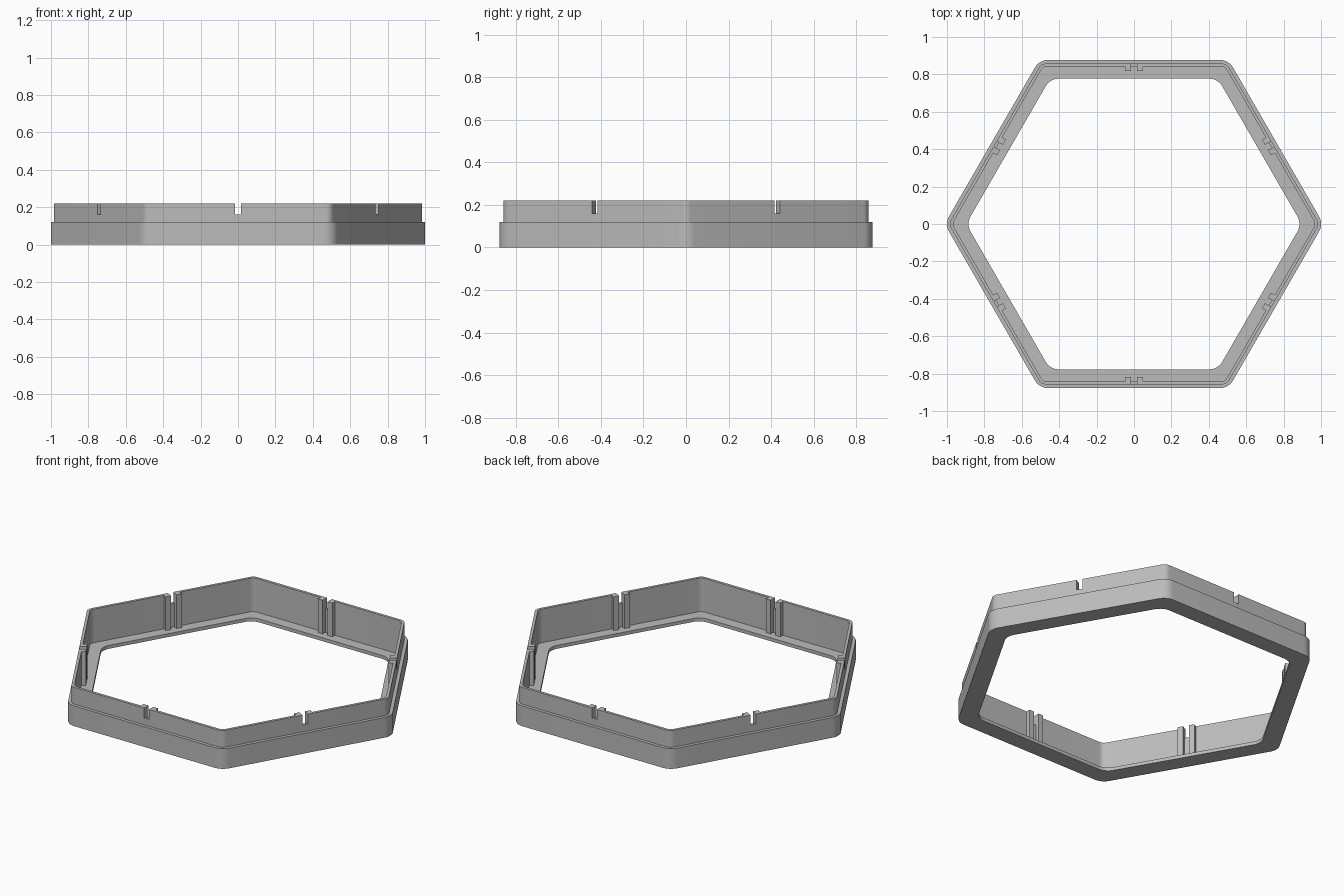
import bpy, bmesh
from math import pi, cos, sin, radians
from mathutils import Matrix, Vector

if "Cube" in bpy.data.objects:
    bpy.data.objects.remove(bpy.data.objects["Cube"])

grey = bpy.data.materials.new("light grey")
grey.use_nodes = True
colour = (0.5, 0.5, 0.5, 1)
grey.diffuse_color = colour
grey.node_tree.nodes["Principled BSDF"].inputs["Base Color"].default_value = colour

SIDES, ARC = 6, 8
TOP, FLOOR, RIM, SLOT_Z = 0.22, 0.02, 0.12, 0.16
WALL_OUT, WALL_IN, RIB_IN, SLOT = 0.858, 0.842, 0.818, 0.016


def make_object(name, bm):
    bmesh.ops.recalc_face_normals(bm, faces=bm.faces)
    mesh = bpy.data.meshes.new(name)
    bm.to_mesh(mesh)
    bm.free()
    mesh.materials.append(grey)
    obj = bpy.data.objects.new(name, mesh)
    bpy.context.collection.objects.link(obj)
    return obj


def hex_ring(bm, apothem, radius, z):
    """Rounded hexagon with corners on the x axis."""
    verts = []
    reach = (apothem - radius) / cos(pi / SIDES)
    for k in range(SIDES):
        corner = k * 2 * pi / SIDES
        for i in range(ARC + 1):
            a = corner + (i / ARC - 0.5) * 2 * pi / SIDES
            verts.append(bm.verts.new((reach * cos(corner) + radius * cos(a),
                                       reach * sin(corner) + radius * sin(a), z)))
    return verts


def add_box(bm, low, high, turn):
    """Box between two corners, turned about z."""
    low, high = Vector(low), Vector(high)
    size = Matrix.Diagonal((*(high - low), 1))
    bmesh.ops.create_cube(bm, size=1, matrix=Matrix.Rotation(turn, 4, "Z")
                          @ Matrix.Translation((low + high) / 2) @ size)


# Hexagonal frame: closed cross-section swept round the six sides
section = [(0.877, 0.08, 0), (0.877, 0.08, RIM), (WALL_OUT, 0.045, RIM),
           (WALL_OUT, 0.045, TOP), (WALL_IN, 0.04, TOP), (WALL_IN, 0.04, FLOOR),
           (0.777, 0.08, FLOOR), (0.777, 0.08, 0)]
bm = bmesh.new()
rings = [hex_ring(bm, *point) for point in section]
for ring, following in zip(rings, rings[1:] + rings[:1]):
    for i in range(len(ring)):
        j = (i + 1) % len(ring)
        bm.faces.new((ring[i], ring[j], following[j], following[i]))
frame = make_object("hexagonal_frame", bm)

# Notches through the wall, and pairs of ribs beside each notch
cut, ribs = bmesh.new(), bmesh.new()
for k in range(SIDES):
    turn = pi / SIDES + k * 2 * pi / SIDES
    add_box(cut, (0.75, -SLOT, SLOT_Z), (0.95, SLOT, 0.3), turn)
    for y in (-3 * SLOT, SLOT):
        add_box(ribs, (RIB_IN, y, FLOOR), (WALL_IN, y + 2 * SLOT, TOP), turn)
cutter = make_object("notch_cutter", cut)
cutter.hide_render = True
make_object("notch_ribs", ribs)

bpy.context.view_layer.objects.active = frame
frame.select_set(True)
notches = frame.modifiers.new("notches", "BOOLEAN")
notches.operation = "DIFFERENCE"
notches.solver = "EXACT"
notches.object = cutter
bpy.ops.object.modifier_apply(modifier=notches.name)
bpy.data.objects.remove(cutter)

bpy.ops.object.select_all(action="DESELECT")
frame.select_set(True)
bpy.ops.object.shade_smooth_by_angle(angle=radians(30))
